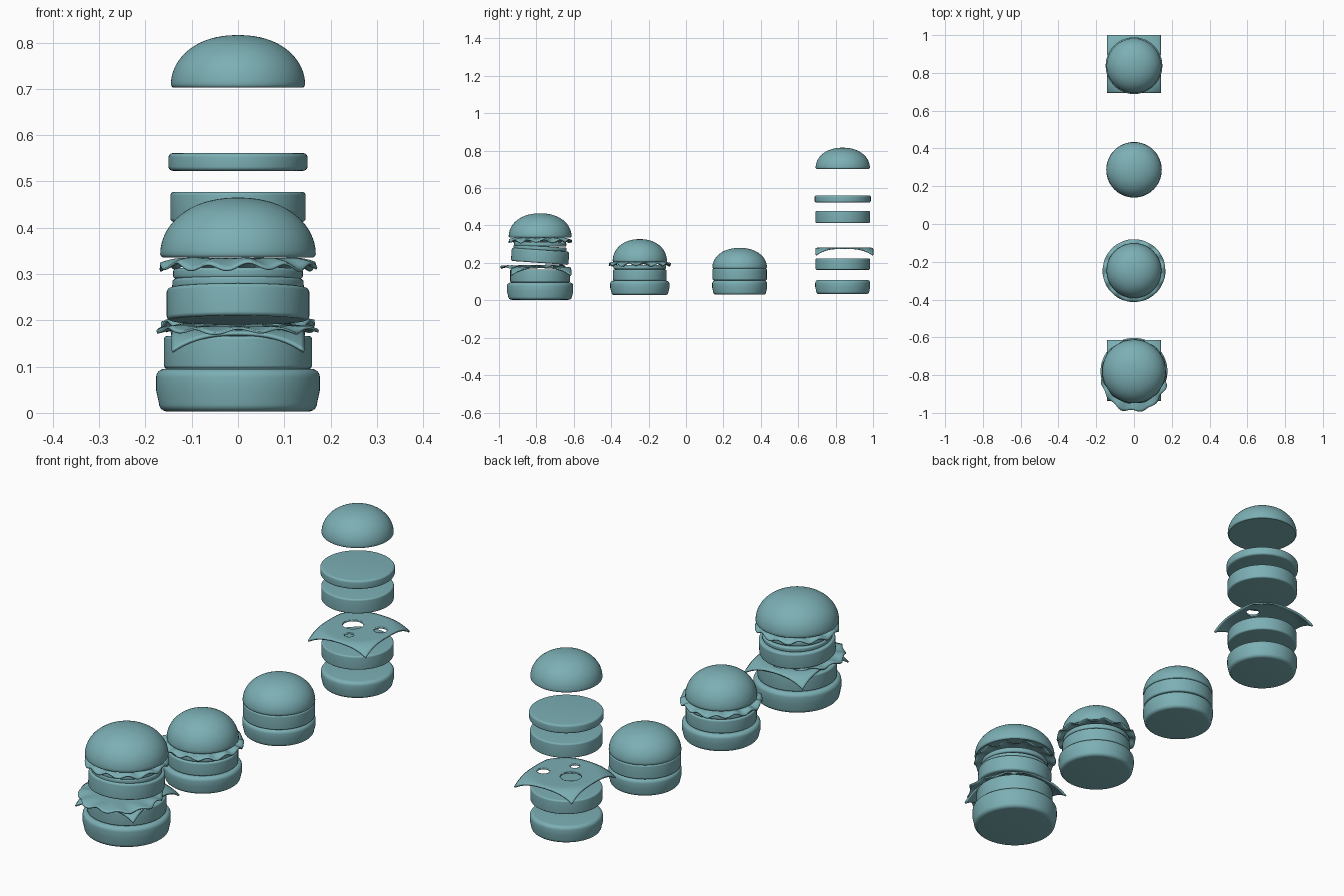
import bpy, bmesh, math
from math import sin, cos, pi, radians

if "Cube" in bpy.data.objects:
    bpy.data.objects.remove(bpy.data.objects["Cube"])

TEAL = bpy.data.materials.new("teal")
TEAL.diffuse_color = (.20, .43, .46, 1)
TEAL.use_nodes = True
TEAL.node_tree.nodes["Principled BSDF"].inputs["Base Color"].default_value = TEAL.diffuse_color


def add_mesh(name, bm, loc, tilt=0):
    me = bpy.data.meshes.new(name)
    bmesh.ops.recalc_face_normals(bm, faces=bm.faces)
    bm.to_mesh(me)
    bm.free()
    me.materials.append(TEAL)
    ob = bpy.data.objects.new(name, me)
    bpy.context.collection.objects.link(ob)
    ob.location = loc
    ob.rotation_euler.x = radians(tilt)
    return ob


def lathe(name, profile, loc, tilt=0, steps=72):
    bm = bmesh.new()
    vs = [bm.verts.new((r, 0, z)) for r, z in profile]
    es = [bm.edges.new(p) for p in zip(vs, vs[1:])]
    bmesh.ops.spin(bm, geom=vs + es, cent=(0, 0, 0), axis=(0, 0, 1),
                   angle=2 * pi, steps=steps)
    bmesh.ops.remove_doubles(bm, verts=bm.verts, dist=1e-5)
    return add_mesh(name, bm, loc, tilt)


def slab(name, y, z0, z1, r, bevel=0.007, taper=1.0, tilt=0):
    """Round slice with rounded rims, optionally narrower at its foot."""
    h = (z1 - z0) / 2
    arc = [i * pi / 12 for i in range(7)]
    rb = r * taper
    low = [(rb - bevel + bevel * sin(a), -h + bevel - bevel * cos(a)) for a in arc]
    high = [(r - bevel + bevel * cos(a), h - bevel + bevel * sin(a)) for a in arc]
    mid = [(r, 0)] if taper < 1 else []
    return lathe(name, [(0, -h)] + low + mid + high + [(0, h)],
                 (0, y, (z0 + z1) / 2), tilt)


def dome(name, y, z0, z1, r):
    """Crown of the bun: flat underside, small rim, full dome."""
    h = z1 - z0
    prof = [(0, 0), (r * .97, 0), (r * .99, h * .02), (r, h * .05)]
    for i in range(1, 25):
        t = cos(i / 24 * pi / 2)
        prof.append((r * t, h * (.05 + .95 * max(0, 1 - t ** 2.2) ** .5)))
    return lathe(name, prof, (0, y, z0))


def solidify(ob, thickness):
    m = ob.modifiers.new("thickness", 'SOLIDIFY')
    m.thickness = thickness
    m.offset = 0


def lettuce(name, y, z, r, waves=13, amp=.010, droop=.010, ragged=.03, tilt=0):
    """Leaf disc whose rim ripples up and down."""
    bm = bmesh.new()
    n, rings = 144, 12
    rows = []
    for j in range(1, rings + 1):
        q = j / rings
        t = max(0, (q - .6) / .4)
        row = []
        for i in range(n):
            a = 2 * pi * i / n
            rr = r * q * (1 - ragged * t * (1 + .6 * sin(waves * a + 1) + .4 * sin(7 * a)))
            zz = amp * t * (sin(waves * a) + .35 * sin(5 * a + 2)) - droop * t * t
            row.append(bm.verts.new((rr * cos(a), rr * sin(a), zz)))
        rows.append(row)
    for a, b in zip(rows, rows[1:]):
        for i in range(n):
            k = (i + 1) % n
            bm.faces.new((a[i], b[i], b[k], a[k]))
    bm.faces.new(rows[0])
    ob = add_mesh(name, bm, (0, y, z), tilt)
    solidify(ob, .005)
    return ob


def cheese(name, y, z, half_x, half_y):
    """Square slice with drooping corners and three holes."""
    bm = bmesh.new()
    bmesh.ops.create_grid(bm, x_segments=36, y_segments=36, size=1)
    for v in bm.verts:
        v.co.x *= half_x
        v.co.y *= half_y
        v.co.z = -6.2 * max(0, v.co.xy.length - .13) ** 2
    ob = add_mesh(name, bm, (0, y, z))
    solidify(ob, .007)
    for i, (hx, hy, hr) in enumerate([(-.035, .01, .043), (.085, .03, .027), (.008, -.08, .02)]):
        cut = lathe(f"{name}_cutter_{i}", [(0, -.1), (hr, -.1), (hr, .1), (0, .1)],
                    (hx, y + hy, z), steps=32)
        cut.hide_render = True
        cut.display_type = 'WIRE'
        m = ob.modifiers.new("hole", 'BOOLEAN')
        m.operation = 'DIFFERENCE'
        m.object = cut
    return ob


# Tall stacked burger at the front
y = -.78
slab("tall_bottom_bun", y, .003, .095, .177, .018, .965)
slab("tall_lower_patty", y, .096, .166, .160)
cheese("tall_cheese", y + .005, .176, .142, .160)
lettuce("tall_lower_lettuce", y - .043, .186, .178, 11, .005, .006, .05, 1)
slab("tall_upper_patty", y, .200, .270, .154, .009, tilt=-4)
slab("tall_tomato_lower", y, .268, .289, .142, tilt=-3)
slab("tall_tomato_upper", y, .289, .312, .140, tilt=-1)
lettuce("tall_upper_lettuce", y, .332, .173, 12, .007, .016, .02)
dome("tall_top_bun", y, .336, .465, .168)

# Lettuce burger
y = -.247
slab("lettuce_burger_bottom_bun", y, .028, .105, .158, .016, .965)
slab("lettuce_burger_patty", y, .106, .165, .143)
slab("lettuce_burger_tomato", y, .166, .190, .140)
lettuce("lettuce_burger_leaf", y, .203, .166, 13, .007, .012, .003)
dome("lettuce_burger_top_bun", y, .205, .327, .145)

# Plain burger
y = .287
slab("plain_bottom_bun", y, .030, .106, .147, .016, .965)
slab("plain_patty", y, .107, .170, .145)
dome("plain_top_bun", y, .170, .280, .146)

# Exploded burger at the back
y = .838
slab("exploded_bottom_bun", y, .033, .109, .147, .016, .965)
slab("exploded_lower_patty", y, .163, .224, .145)
cheese("exploded_cheese", y + .009, .279, .141, .153)
slab("exploded_upper_patty", y, .413, .477, .146)
slab("exploded_tomato", y, .523, .561, .150, .009)
dome("exploded_top_bun", y, .703, .816, .145)

# Smooth shading with crisp rims
bpy.ops.object.select_all(action='SELECT')
bpy.context.view_layer.objects.active = bpy.context.selected_objects[0]
bpy.ops.object.shade_smooth_by_angle(angle=radians(35))
